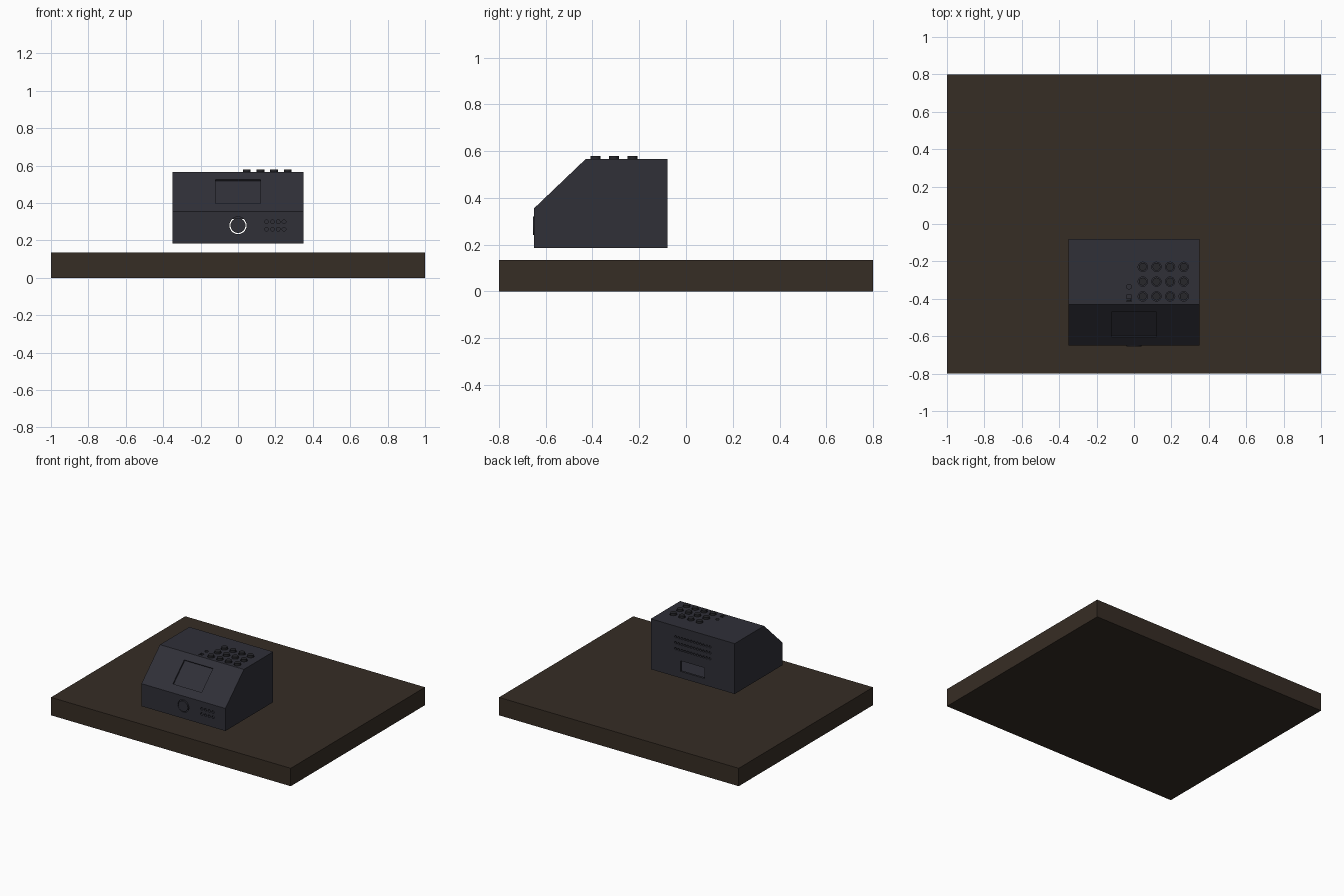
import bpy, bmesh, math
from mathutils import Matrix, Vector

if "Cube" in bpy.data.objects:
    bpy.data.objects.remove(bpy.data.objects["Cube"])


def material(name, rgb):
    m = bpy.data.materials.new(name)
    m.diffuse_color = (*rgb, 1)
    m.use_nodes = True
    m.node_tree.nodes["Principled BSDF"].inputs["Base Color"].default_value = m.diffuse_color
    return m


WOOD = material("dark brown", (0.037, 0.026, 0.018))
CASE = material("charcoal", (0.029, 0.029, 0.039))
BUTTON = material("near black", (0.020, 0.020, 0.024))


def finish(name, bm, mat):
    bmesh.ops.recalc_face_normals(bm, faces=bm.faces)
    mesh = bpy.data.meshes.new(name)
    bm.to_mesh(mesh)
    bm.free()
    mesh.materials.append(mat)
    ob = bpy.data.objects.new(name, mesh)
    bpy.context.collection.objects.link(ob)
    return ob


def box(bm, center, size, rot=Matrix()):
    bmesh.ops.create_cube(bm, size=1, matrix=Matrix.Translation(center) @ rot @ Matrix.Diagonal((*size, 1)))


def cyl(bm, center, r, depth, axis="Z", sides=24):
    rot = Matrix.Rotation(math.pi / 2, 4, "X") if axis == "Y" else Matrix()
    bmesh.ops.create_cone(bm, cap_ends=True, segments=sides, radius1=r, radius2=r,
                          depth=depth, matrix=Matrix.Translation(center) @ rot)


def prism(bm, profile, half):
    """Extrude a (y, z) profile across x."""
    face = bm.faces.new([bm.verts.new((-half, y, z)) for y, z in profile])
    ext = bmesh.ops.extrude_face_region(bm, geom=[face], use_keep_orig=True)
    verts = [v for v in ext["geom"] if isinstance(v, bmesh.types.BMVert)]
    bmesh.ops.translate(bm, verts=verts, vec=(2 * half, 0, 0))


def smooth(ob):
    bpy.ops.object.select_all(action="DESELECT")
    ob.select_set(True)
    bpy.context.view_layer.objects.active = ob
    bpy.ops.object.shade_smooth_by_angle(angle=math.radians(35))


def cut(ob, cutter):
    mod = ob.modifiers.new("cut", "BOOLEAN")
    mod.operation, mod.solver, mod.object = "DIFFERENCE", "EXACT", cutter
    cutter.hide_render = True
    bpy.context.view_layer.objects.active = ob
    bpy.ops.object.modifier_apply(modifier=mod.name)
    bpy.data.objects.remove(cutter)


# Table slab
bm = bmesh.new()
box(bm, (0, 0, 0.0675), (2, 1.6, 0.135))
finish("table_top", bm, WOOD)

# Hollow case with sloped front
bm = bmesh.new()
prism(bm, [(-0.65, 0.185), (-0.65, 0.355), (-0.43, 0.565), (-0.08, 0.565), (-0.08, 0.185)], 0.35)
case = finish("case", bm, CASE)
bm = bmesh.new()
prism(bm, [(-0.634, 0.201), (-0.634, 0.348), (-0.424, 0.549), (-0.096, 0.549), (-0.096, 0.201)], 0.334)
cut(case, finish("case_cavity", bm, CASE))

# Openings in the case
button_xy = [(0.047 + 0.073 * i, -0.387 + 0.079 * j) for i in range(4) for j in range(3)]
bm = bmesh.new()
for x, y in button_xy:
    cyl(bm, (x, y, 0.557), 0.025, 0.04)
cyl(bm, (0, -0.642, 0.28), 0.046, 0.04, "Y", 32)              # knob hole
for i in range(4):                                            # speaker holes
    for z in (0.26, 0.30):
        cyl(bm, (0.153 + 0.031 * i, -0.642, z), 0.010, 0.04, "Y", 16)
cyl(bm, (-0.027, -0.335, 0.557), 0.013, 0.04, sides=16)       # lamp hole
box(bm, (-0.027, -0.397, 0.557), (0.026, 0.034, 0.04))        # switch slot
box(bm, (0, -0.088, 0.275), (0.20, 0.04, 0.08))               # rear port
for z in (0.395, 0.44, 0.485):                                # rear vents
    for i in range(12):
        cyl(bm, (-0.143 + 0.026 * i, -0.088, z), 0.009, 0.04, "Y", 12)
slope = math.atan2(0.21, 0.22)
box(bm, (0, -0.5375, 0.4624), (0.24, 0.187, 0.022),
    Matrix.Rotation(slope, 4, "X"))                           # screen recess
cut(case, finish("case_openings", bm, CASE))

# Keypad buttons
bm = bmesh.new()
for x, y in button_xy:
    cyl(bm, (x, y, 0.561), 0.021, 0.036)
smooth(finish("keypad_buttons", bm, BUTTON))

# Front dial
bm = bmesh.new()
cyl(bm, (0, -0.638, 0.28), 0.040, 0.034, "Y", 32)
smooth(finish("front_dial", bm, CASE))

# Slide switch, sitting just below the surface
bm = bmesh.new()
box(bm, (-0.027, -0.405, 0.553), (0.024, 0.016, 0.018))
finish("slide_switch", bm, BUTTON)
